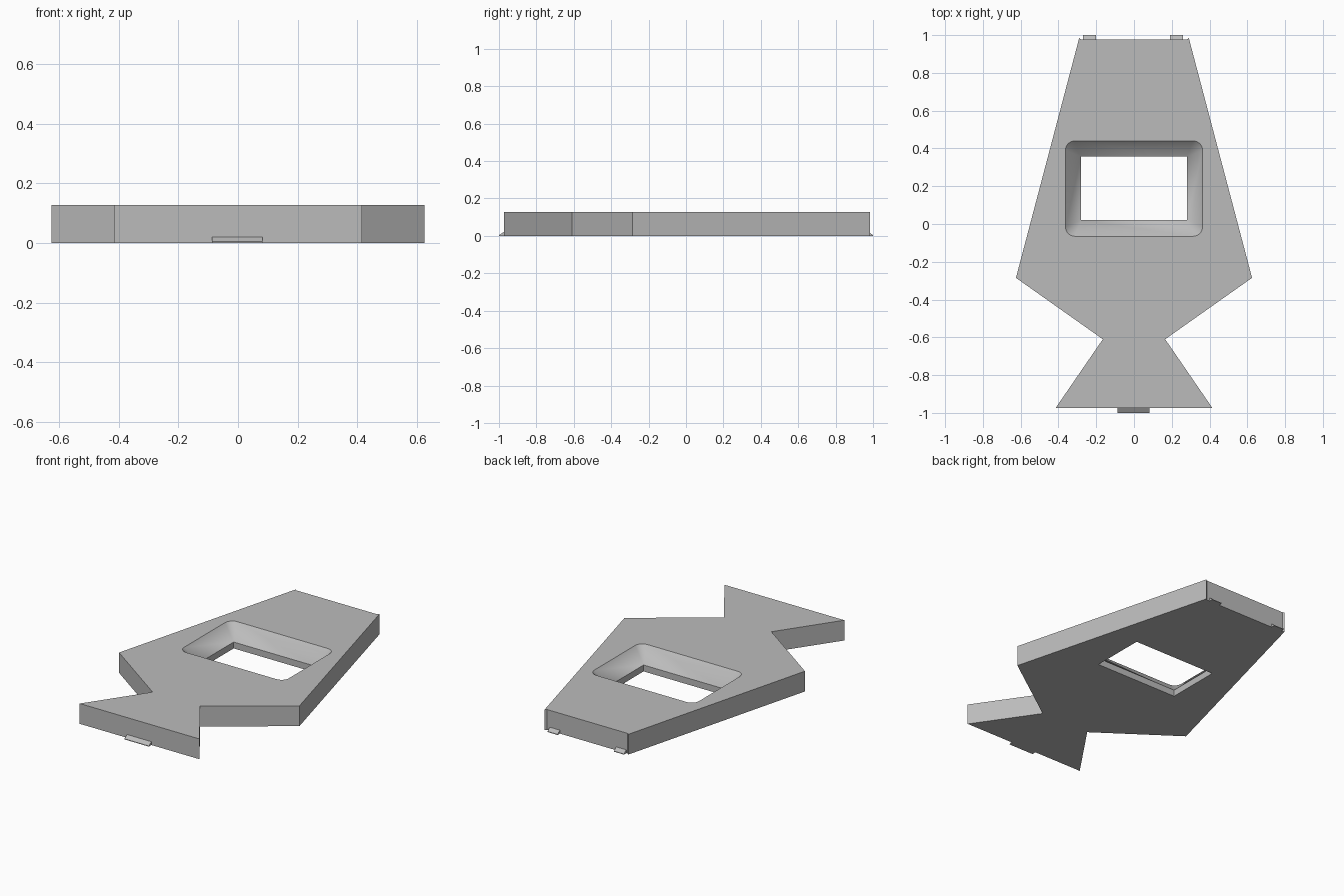
import bpy
import bmesh
from math import cos, sin, pi, radians

cube = bpy.data.objects.get("Cube")
if cube:
    bpy.data.objects.remove(cube, do_unlink=True)

GREY = (0.5, 0.5, 0.5, 1)
grey = bpy.data.materials.new("plain grey")
grey.use_nodes = True
grey.diffuse_color = GREY
grey.node_tree.nodes["Principled BSDF"].inputs["Base Color"].default_value = GREY

HEIGHT = 0.127
LIP = 0.04


def finish(bm, name):
    bmesh.ops.recalc_face_normals(bm, faces=bm.faces)
    mesh = bpy.data.meshes.new(name)
    bm.to_mesh(mesh)
    bm.free()
    mesh.materials.append(grey)
    obj = bpy.data.objects.new(name, mesh)
    bpy.context.collection.objects.link(obj)
    return obj


def ring(bm, points, z):
    return [bm.verts.new((x, y, z)) for x, y in points]


def bridge(bm, a, b):
    n = len(a)
    for i in range(n):
        j = (i + 1) % n
        bm.faces.new((a[i], a[j], b[j], b[i]))


def rounded_rect(half_x, y0, y1, radius, steps=6):
    """Counter-clockwise rectangle with rounded corners."""
    corners = [(half_x, y1, 1, 1), (-half_x, y1, -1, 1),
               (-half_x, y0, -1, -1), (half_x, y0, 1, -1)]
    points = []
    for k, (x, y, sx, sy) in enumerate(corners):
        for i in range(steps + 1):
            a = (k + i / steps) * pi / 2
            points.append((x - sx * radius + radius * cos(a),
                           y - sy * radius + radius * sin(a)))
    return points


# Body: mirrored outline with a bevelled window through it
half = [(0.28, 0.977), (0.29, 0.985), (0.625, -0.285), (0.165, -0.61), (0.415, -0.974)]
outline = half + [(-x, y) for x, y in reversed(half)]
bm = bmesh.new()
bridge(bm, ring(bm, outline, 0), ring(bm, outline, HEIGHT))

opening = rounded_rect(0.28, 0.02, 0.357, 0)
low = ring(bm, opening, 0)
mid = ring(bm, opening, LIP)
top = ring(bm, rounded_rect(0.363, -0.065, 0.44, 0.05), HEIGHT)
bridge(bm, low, mid)
bridge(bm, mid, top)
bmesh.ops.remove_doubles(bm, verts=bm.verts, dist=0.0001)

# Close the top and bottom around the window
for z in (0, HEIGHT):
    rim = [e for e in bm.edges if e.is_boundary
           and all(abs(v.co.z - z) < 0.001 for v in e.verts)]
    bmesh.ops.triangle_fill(bm, use_beauty=True, use_dissolve=False, edges=rim)
body = finish(bm, "body_plate")
bpy.context.view_layer.objects.active = body
body.select_set(True)
bpy.ops.object.shade_smooth_by_angle(angle=radians(30))


# Small wedge catches at both ends
def wedge(name, x0, x1, wall, tip):
    profile = [(wall, 0), (tip, 0), (tip, 0.004), (wall, 0.022)]
    bm = bmesh.new()
    a, b = [[bm.verts.new((x, y, z)) for y, z in profile] for x in (x0, x1)]
    bridge(bm, a, b)
    bm.faces.new(a)
    bm.faces.new(b)
    finish(bm, name)


wedge("front_catch", -0.087, 0.082, -0.972, -1)
wedge("back_catch_right", -0.27, -0.2, 0.976, 1)
wedge("back_catch_left", 0.19, 0.26, 0.976, 1)
